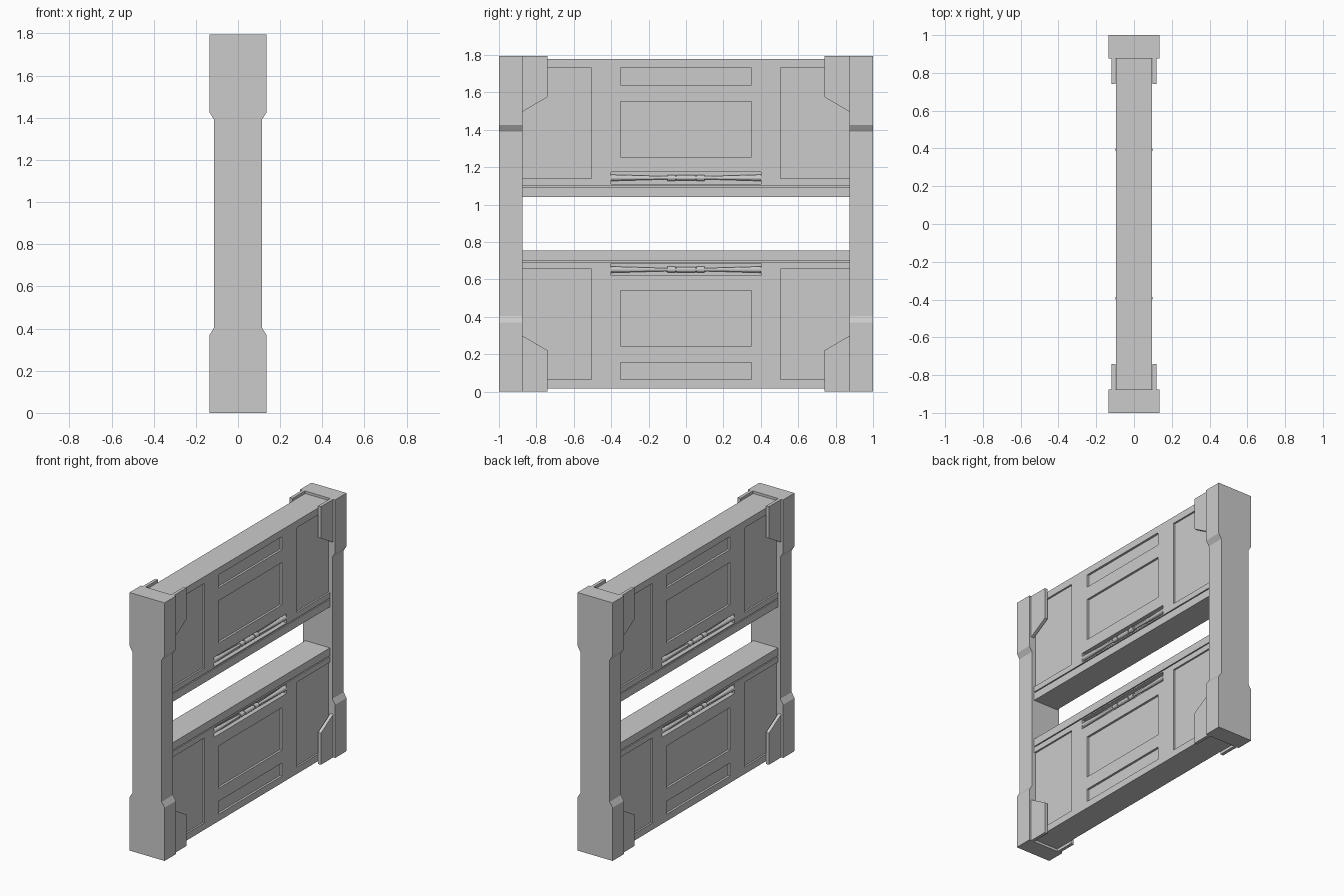
import bpy, bmesh, math
from mathutils import Matrix, Vector

if "Cube" in bpy.data.objects:
    bpy.data.objects.remove(bpy.data.objects["Cube"])

MID = 0.8975   # mirror height between upper and lower halves
TOP = 1.795


def make_object(name, bm):
    bmesh.ops.recalc_face_normals(bm, faces=bm.faces[:])
    mesh = bpy.data.meshes.new(name)
    bm.to_mesh(mesh)
    bm.free()
    ob = bpy.data.objects.new(name, mesh)
    bpy.context.collection.objects.link(ob)
    return ob


def add_box(bm, x0, x1, y0, y1, z0, z1):
    size = Matrix.Diagonal((x1 - x0, y1 - y0, z1 - z0, 1))
    centre = Matrix.Translation(((x0 + x1) / 2, (y0 + y1) / 2, (z0 + z1) / 2))
    bmesh.ops.create_cube(bm, size=1, matrix=centre @ size)


def add_prism(bm, points, offset):
    face = bm.faces.new([bm.verts.new(p) for p in points])
    out = bmesh.ops.extrude_face_region(bm, geom=[face])
    verts = [v for v in out["geom"] if isinstance(v, bmesh.types.BMVert)]
    bmesh.ops.translate(bm, verts=verts, vec=Vector(offset))


def add_rod(bm, x, z, y0, y1, r0, r1):
    place = Matrix.Translation((x, (y0 + y1) / 2, z)) @ Matrix.Rotation(-math.pi / 2, 4, 'X')
    bmesh.ops.create_cone(bm, cap_ends=True, segments=12, radius1=r0, radius2=r1,
                          depth=y1 - y0, matrix=place)


def flip_z(lower, z):
    return 2 * MID - z if lower else z


# End posts, wide at both ends with a narrow shaft
half = [(0.135, 0), (0.135, 0.37), (0.113, 0.405), (0.113, 1.39), (0.135, 1.425), (0.135, TOP)]
outline = half + [(-x, z) for x, z in reversed(half)]
for side, label in ((-1, "front"), (1, "back")):
    bm = bmesh.new()
    add_prism(bm, [(x, side * 0.875, z) for x, z in outline], (0, side * 0.125, 0))
    make_object(label + "_post", bm)

FACE = 0.095
# Recesses in the upper board: y0, y1, z0, z1, depth
recesses = [(-0.92, -0.505, 1.14, 1.73, 0.012), (0.505, 0.92, 1.14, 1.73, 0.012),
            (-0.35, 0.35, 1.255, 1.55, 0.015), (-0.35, 0.35, 1.64, 1.73, 0.015),
            (-0.4, 0.4, 1.11, 1.175, 0.03), (-0.92, 0.92, 1.094, 1.101, 0.01)]

for lower in (False, True):
    label = "lower" if lower else "upper"

    # Thick board with recessed panels on both faces
    bm = bmesh.new()
    z0, z1 = sorted((flip_z(lower, 1.04), flip_z(lower, 1.778)))
    add_box(bm, -FACE, FACE, -0.9, 0.9, z0, z1)
    board = make_object(label + "_board", bm)
    bm = bmesh.new()
    for y0, y1, a, b, depth in recesses:
        za, zb = sorted((flip_z(lower, a), flip_z(lower, b)))
        for s in (-1, 1):
            x0, x1 = sorted((s * (FACE - depth), s * (FACE + 0.05)))
            add_box(bm, x0, x1, y0, y1, za, zb)
    cutter = make_object(label + "_recess_cutter", bm)
    cutter.hide_render = True
    mod = board.modifiers.new("recesses", 'BOOLEAN')
    mod.operation = 'DIFFERENCE'
    mod.solver = 'EXACT'
    mod.object = cutter
    bpy.context.view_layer.objects.active = board
    bpy.ops.object.modifier_apply(modifier=mod.name)
    bpy.data.objects.remove(cutter)

    # Latch bars lying in the slots
    bm = bmesh.new()
    zc = flip_z(lower, 1.143)
    for s in (-1, 1):
        x = s * 0.08
        add_rod(bm, x, zc, -0.4, -0.1, 0.017, 0.008)
        add_rod(bm, x, zc, 0.1, 0.4, 0.008, 0.017)
        add_rod(bm, x, zc, -0.11, 0.11, 0.009, 0.009)
        add_rod(bm, x, zc, -0.05, 0.05, 0.015, 0.015)
        add_rod(bm, x, zc, -0.1, -0.057, 0.016, 0.016)
        add_rod(bm, x, zc, 0.057, 0.1, 0.016, 0.016)
    make_object(label + "_latch_bars", bm)

    # Corner brackets with a slanted edge
    bm = bmesh.new()
    for sx in (-1, 1):
        for sy in (-1, 1):
            pts = [(0.885, TOP), (0.74, TOP), (0.74, 1.575), (0.885, 1.49)]
            add_prism(bm, [(sx * 0.098, sy * y, flip_z(lower, z)) for y, z in pts],
                      (sx * 0.022, 0, 0))
    make_object(label + "_corner_brackets", bm)
